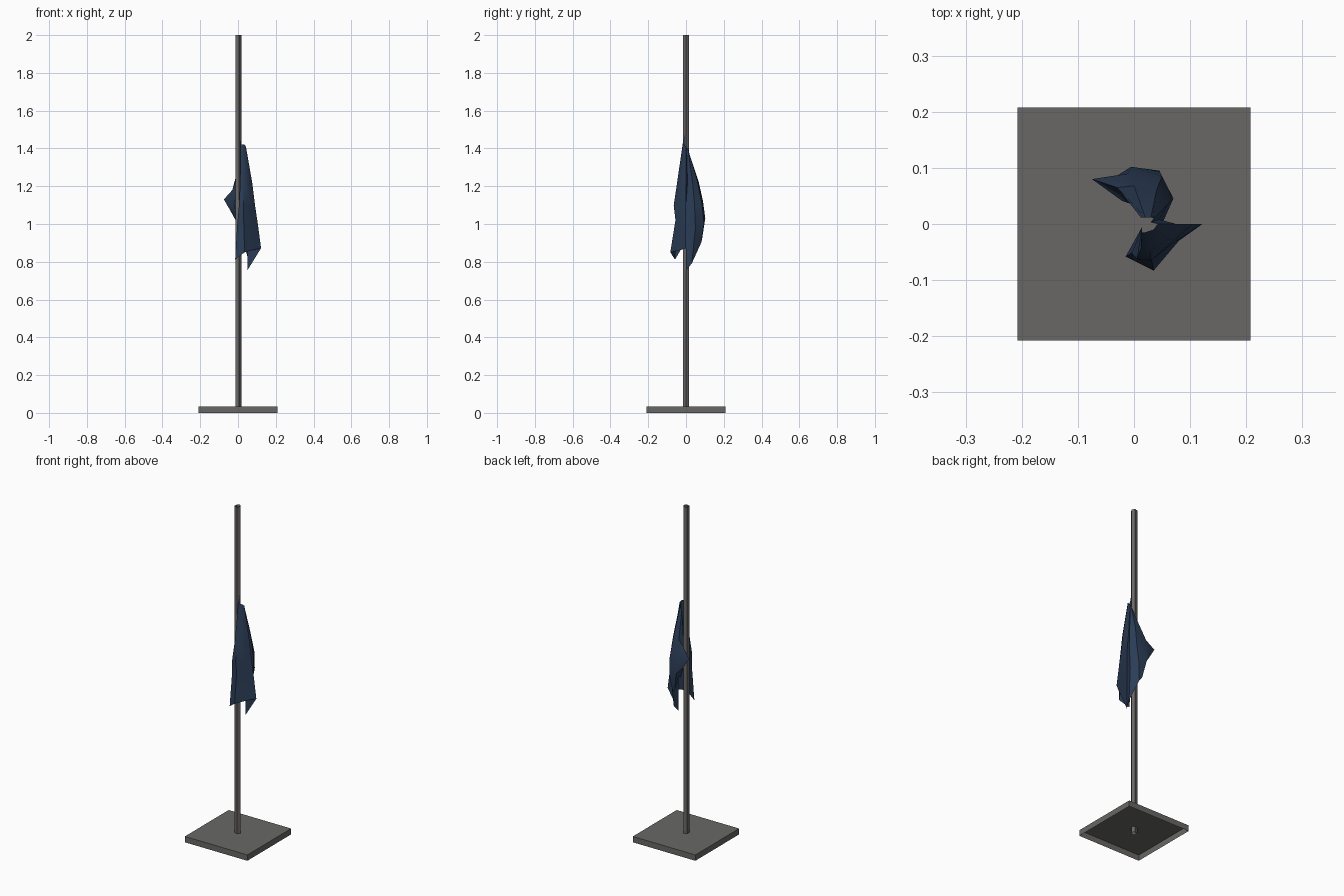
import bpy, math


def material(name, rgb):
    m = bpy.data.materials.new(name)
    m.diffuse_color = (*rgb, 1)
    return m


def build(name, verts, faces, mat):
    me = bpy.data.meshes.new(name)
    me.from_pydata(verts, [], faces)
    me.materials.append(mat)
    ob = bpy.data.objects.new(name, me)
    bpy.context.collection.objects.link(ob)
    return ob


grey = material("dark grey metal", (0.14, 0.137, 0.13))
navy = material("navy cloth", (0.024, 0.046, 0.092))

# base plate: thin square box, open underneath
s, h = 0.208, 0.035
corners = [(-s, -s), (s, -s), (s, s), (-s, s)]
base = build("base_plate",
             [(x, y, z) for z in (0, h) for x, y in corners],
             [(i, (i + 1) % 4, (i + 1) % 4 + 4, i + 4) for i in range(4)] + [(4, 5, 6, 7)],
             grey)

# pole: five-sided open tube
n, r = 5, 0.0178
ring = [(r * math.cos(2 * math.pi * i / n), r * math.sin(2 * math.pi * i / n)) for i in range(n)]
pole = build("pole",
             [(x, y, z) for z in (0, 2) for x, y in ring],
             [(i, (i + 1) % n, (i + 1) % n + n, i + n) for i in range(n)],
             grey)

# limp flag: each line is one hanging fold, from top to bottom
folds = [
    [(.014, -.015, 1.44), (.012, -.045, 1.22), (.005, -.062, 1.10), (-.004, -.052, 1.00), (-.015, -.058, .812)],
    [(.020, -.015, 1.42), (.030, -.050, 1.20), (.030, -.065, 1.10), (.030, -.056, 1.02), (.035, -.083, .85)],
    [(.035, -.010, 1.42), (.060, -.025, 1.22), (.070, -.030, 1.10), (.075, -.030, 1.00), (.080, -.030, .862)],
    [(.042, .000, 1.41), (.075, .000, 1.22), (.090, .000, 1.10), (.105, .000, 1.00), (.122, .000, .872)],
    [(.030, .003, 1.40), (.045, .008, 1.22), (.050, .000, 1.10), (.050, .000, .95), (.050, .000, .755)],
    [(.035, .010, 1.40), (.060, .035, 1.22), (.070, .045, 1.10), (.068, .050, .98), (.060, .030, .79)],
    [(.030, .012, 1.39), (.040, .060, 1.23), (.050, .085, 1.10), (.045, .095, 1.00), (.030, .080, .90)],
    [(.020, .012, 1.37), (.000, .068, 1.22), (-.010, .090, 1.12), (-.005, .102, 1.03), (.015, .085, .92)],
    [(.012, .012, 1.30), (-.030, .065, 1.18), (-.075, .080, 1.13), (-.040, .080, 1.07), (.000, .070, 1.00)],
]
# edge tied to the pole, and the loose end tucked back in
hoist = [(.014, -.006, z) for z in (1.475, 1.25, 1.10, .98, .90)]
tuck = [(.4 * x + .009, .4 * y + .009, z - .02) for x, y, z in folds[-1]]
folds = [hoist] + folds + [tuck]
rows = len(hoist)
flag = build("flag",
             [p for f in folds for p in f],
             [(c * rows + k, c * rows + k + 1, (c + 1) * rows + k + 1, (c + 1) * rows + k)
              for c in range(len(folds) - 1) for k in range(rows - 1)],
             navy)

# soft cloth shading with crisp creases
bpy.context.view_layer.objects.active = flag
flag.select_set(True)
bpy.ops.object.shade_smooth_by_angle(angle=math.radians(40))
